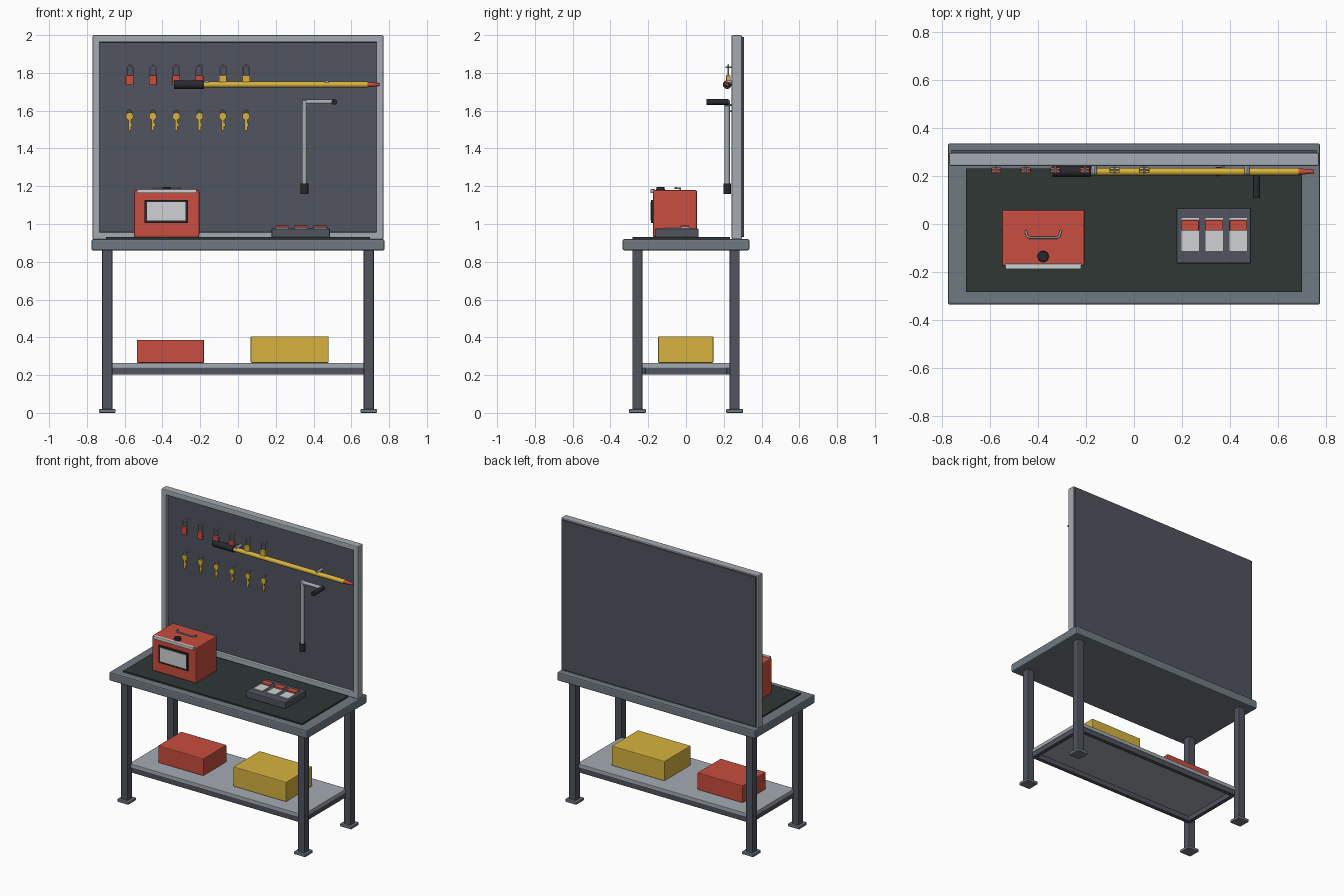
import bpy
import math
from mathutils import Vector

if "Cube" in bpy.data.objects:
    bpy.data.objects.remove(bpy.data.objects["Cube"], do_unlink=True)


def material(name, r, g, b):
    m = bpy.data.materials.new(name)
    m.use_nodes = True
    m.diffuse_color = (r, g, b, 1)
    m.node_tree.nodes["Principled BSDF"].inputs["Base Color"].default_value = (r, g, b, 1)
    return m


RED = material("red_paint", 0.58, 0.075, 0.05)
YELLOW = material("yellow_paint", 0.68, 0.45, 0.05)
TOP = material("blue_grey_steel", 0.16, 0.195, 0.225)
FRAME = material("light_grey_metal", 0.37, 0.41, 0.45)
DARK = material("dark_slate", 0.082, 0.088, 0.115)
MAT = material("green_black_rubber", 0.028, 0.038, 0.036)
BLACK = material("black_grip", 0.02, 0.022, 0.026)
PLATE = material("pale_plate", 0.62, 0.64, 0.65)


def finish(obj, name, mat, bevel=0.0):
    obj.name = name
    obj.data.materials.append(mat)
    if bevel:
        mod = obj.modifiers.new("soft_edges", "BEVEL")
        mod.width = bevel
        mod.segments = 2
    return obj


def box(name, mat, x, y, z, bevel=0.0):
    """Box from (low, high) pairs on each axis."""
    bpy.ops.mesh.primitive_cube_add(size=1)
    obj = bpy.context.object
    for v in obj.data.vertices:
        v.co = [p[0] if c < 0 else p[1] for c, p in zip(v.co, (x, y, z))]
    return finish(obj, name, mat, bevel)


def rod(name, mat, start, end, radius, tip=None, sides=20):
    """Cylinder or cone between two points."""
    a, b = Vector(start), Vector(end)
    bpy.ops.mesh.primitive_cone_add(vertices=sides, radius1=radius,
                                    radius2=radius if tip is None else tip,
                                    depth=(b - a).length, location=(a + b) / 2)
    obj = bpy.context.object
    obj.rotation_euler = (b - a).to_track_quat("Z", "Y").to_euler()
    bpy.ops.object.shade_smooth_by_angle()
    return finish(obj, name, mat)


def wire(name, mat, points, radius):
    """Round bar along a path."""
    curve = bpy.data.curves.new(name, "CURVE")
    curve.dimensions = "3D"
    curve.bevel_depth = radius
    curve.bevel_resolution = 2
    curve.use_fill_caps = True
    spline = curve.splines.new("POLY")
    spline.points.add(len(points) - 1)
    for p, co in zip(spline.points, points):
        p.co = (*co, 1)
    spline.use_smooth = True
    obj = bpy.data.objects.new(name, curve)
    bpy.context.collection.objects.link(obj)
    return finish(obj, name, mat)


# Bench: top, mat, legs and feet
box("bench_top", TOP, (-.775, .775), (-.335, .335), (.86, .92), .008)
box("work_mat", MAT, (-.7, .7), (-.283, .232), (.915, .93))
for sx, side in ((-1, "right"), (1, "left")):
    for sy, end in ((-1, "front"), (1, "back")):
        cx, cy = sx * .692, sy * .257
        box(f"{end}_{side}_leg", DARK, (cx - .027, cx + .027), (cy - .027, cy + .027),
            (.01, .87), .006)
        box(f"{end}_{side}_foot", TOP, (cx - .044, cx + .044), (cy - .044, cy + .044),
            (0, .02), .004)

# Lower shelf with rails underneath
box("shelf", FRAME, (-.68, .68), (-.245, .245), (.238, .265), .003)
for s, end in ((-1, "front"), (1, "back")):
    box(f"{end}_shelf_rail", DARK, (-.68, .68),
        sorted((s * .215, s * .243)), (.203, .24), .003)
for s, side in ((-1, "right"), (1, "left")):
    box(f"{side}_shelf_rail", DARK, sorted((s * .65, s * .678)),
        (-.24, .24), (.203, .24), .003)

# Storage boxes
box("red_storage_box", RED, (-.535, -.18), (-.13, .13), (.265, .387), .005)
box("yellow_storage_box", YELLOW, (.067, .48), (-.148, .145), (.265, .405), .005)

# Tool board and its frame
box("tool_board", DARK, (-.76, .76), (.265, .308), (.932, 1.99), .003)
for s, side in ((-1, "right"), (1, "left")):
    box(f"{side}_board_frame", FRAME, sorted((s * .732, s * .77)),
        (.242, .296), (.92, 2), .006)
for name, z in (("bottom", (.92, .958)), ("top", (1.962, 2))):
    box(f"{name}_board_frame", FRAME, (-.765, .765), (.242, .296), z, .006)

# Red cabinet with window, trim, handle and knob
box("cabinet", RED, (-.55, -.205), (-.175, .058), (.93, 1.18), .008)
box("window_surround", BLACK, (-.495, -.265), (-.184, -.17), (1.005, 1.128))
box("window_pane", PLATE, (-.481, -.277), (-.187, -.18), (1.019, 1.116))
box("cabinet_trim", PLATE, (-.535, -.22), (-.187, -.165), (1.164, 1.184), .002)
wire("cabinet_handle", FRAME,
     [(-.45, -.03, 1.175), (-.45, -.03, 1.189), (-.445, -.05, 1.19), (-.435, -.057, 1.19),
      (-.32, -.057, 1.19), (-.31, -.05, 1.19), (-.305, -.03, 1.189), (-.305, -.03, 1.175)],
     .005)
rod("cabinet_knob", BLACK, (-.378, -.135, 1.175), (-.378, -.135, 1.197), .024, .021, 24)

# Switch panel with three switches
box("switch_panel", DARK, (.177, .487), (-.165, .067), (.93, .976), .006)
for i in range(3):
    x = .198 + i * .1
    box(f"switch_plate_{i + 1}", PLATE, (x, x + .072), (-.113, .025), (.974, .981))
    box(f"switch_rocker_{i + 1}", RED, (x, x + .072), (-.028, .016), (.978, .991), .002)

# Padlocks above, keys below, each on a peg
for i in range(6):
    x = -.574 + i * .1233
    color = RED if i < 4 else YELLOW
    box(f"padlock_body_{i + 1}", color, (x - .021, x + .021), (.212, .236),
        (1.735, 1.788), .004)
    arc = [(x - .016 * math.cos(math.pi * k / 8), .224,
            1.826 + .016 * math.sin(math.pi * k / 8)) for k in range(9)]
    wire(f"padlock_shackle_{i + 1}", FRAME,
         [(x - .016, .224, 1.78)] + arc + [(x + .016, .224, 1.78)], .004)
    rod(f"padlock_peg_{i + 1}", FRAME, (x, .27, 1.83), (x, .21, 1.83), .005, sides=10)

    rod(f"key_bow_{i + 1}", YELLOW, (x, .221, 1.57), (x, .233, 1.57), .02)
    box(f"key_shaft_{i + 1}", YELLOW, (x - .007, x + .007), (.222, .232), (1.495, 1.56))
    box(f"key_teeth_{i + 1}", YELLOW, (x, x + .014), (.222, .232), (1.515, 1.535))
    bpy.ops.mesh.primitive_torus_add(location=(x, .227, 1.592), major_radius=.012,
                                     minor_radius=.003, major_segments=16,
                                     minor_segments=6, rotation=(math.pi / 2, 0, 0))
    finish(bpy.context.object, f"key_ring_{i + 1}", FRAME)
    rod(f"key_peg_{i + 1}", FRAME, (x, .27, 1.598), (x, .215, 1.598), .004, sides=10)

# Long pole with grip and tip, resting on two pegs
z = 1.738
rod("pole_shaft", YELLOW, (-.19, .218, z), (.685, .218, z), .016)
rod("pole_grip", BLACK, (-.34, .218, z), (-.18, .218, z), .023)
rod("pole_tip", RED, (.685, .218, z), (.75, .218, z), .014, .007)
for i, x in enumerate((-.165, .47)):
    rod(f"pole_peg_{i + 1}", FRAME, (x, .27, z + .012), (x, .208, z + .012), .011, sides=12)

# Hand crank
rod("crank_shaft", FRAME, (.352, .218, 1.2), (.352, .218, 1.655), .014)
rod("crank_arm", FRAME, (.34, .218, 1.646), (.515, .218, 1.646), .012)
rod("crank_handle", BLACK, (.51, .108, 1.646), (.51, .225, 1.646), .015)
rod("crank_socket", BLACK, (.352, .218, 1.16), (.352, .218, 1.215), .02)
rod("crank_peg", FRAME, (.37, .27, 1.63), (.37, .21, 1.63), .006, sides=10)
